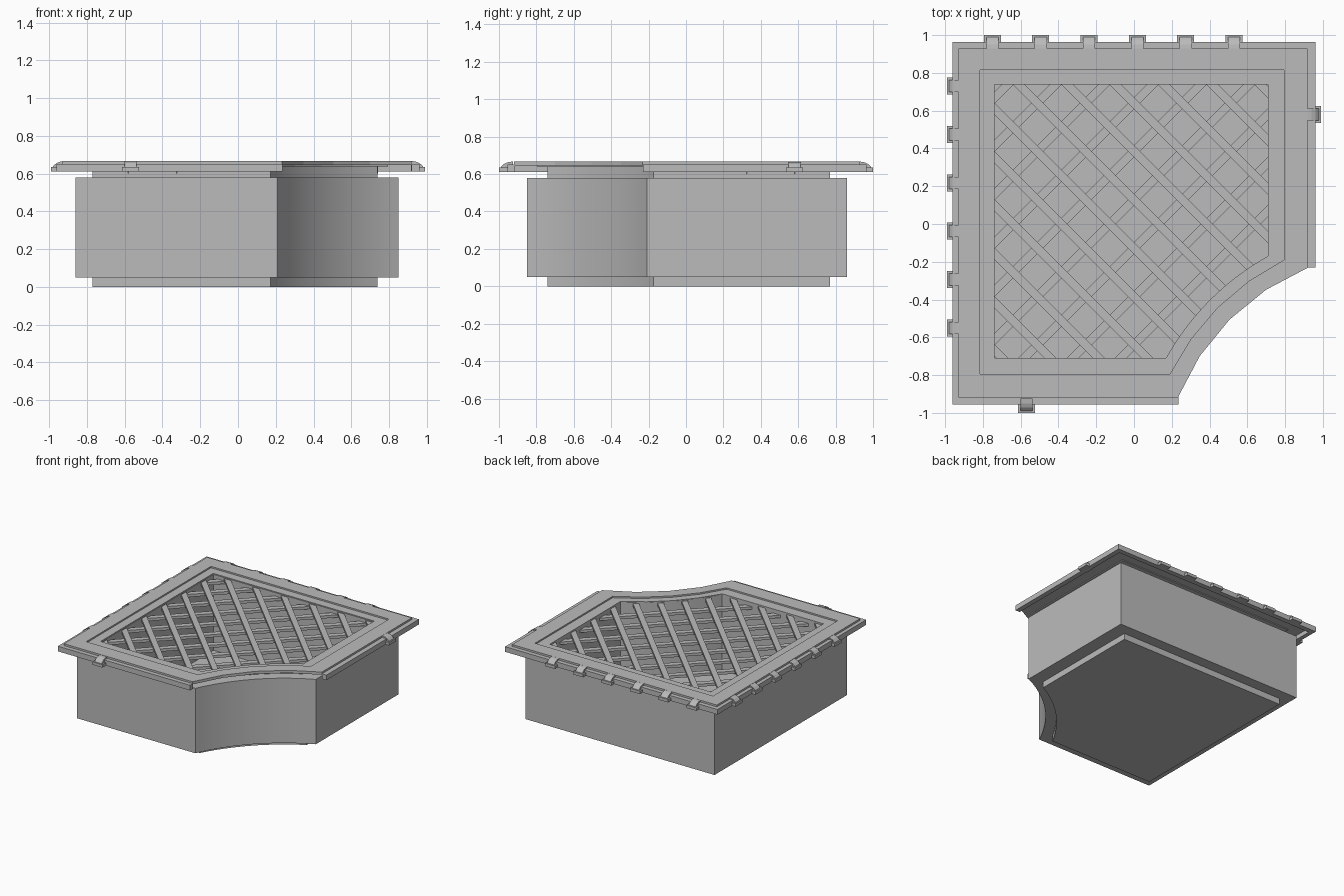
import bpy, bmesh, math
from mathutils import Vector, Matrix

cube = bpy.data.objects.get("Cube")
if cube:
    bpy.data.objects.remove(cube)

grey = bpy.data.materials.new("plain grey")
grey.use_nodes = True
grey.diffuse_color = (0.5, 0.5, 0.5, 1)
grey.node_tree.nodes["Principled BSDF"].inputs["Base Color"].default_value = (0.5, 0.5, 0.5, 1)

ARC_CENTRE = Vector((1.39, -1.39))


def finish(name, bm, smooth=False):
    bmesh.ops.recalc_face_normals(bm, faces=bm.faces)
    mesh = bpy.data.meshes.new(name)
    bm.to_mesh(mesh)
    bm.free()
    mesh.materials.append(grey)
    ob = bpy.data.objects.new(name, mesh)
    bpy.context.collection.objects.link(ob)
    if smooth:
        bpy.ops.object.select_all(action='DESELECT')
        ob.select_set(True)
        bpy.context.view_layer.objects.active = ob
        bpy.ops.object.shade_smooth_by_angle(angle=math.radians(20))
    return ob


def outline(lo, hi, radius, segments):
    """Square plan with a concave arc bitten out of the front left corner."""
    half = ARC_CENTRE.x - hi
    first = math.pi - math.asin(half / radius)
    last = math.pi / 2 + math.asin(half / radius)
    pts = [Vector((hi, lo)), Vector((-lo, lo)), Vector((-lo, -hi))]
    for i in range(segments + 1):
        a = first + (last - first) * i / segments
        pts.append(ARC_CENTRE + radius * Vector((math.cos(a), math.sin(a))))
    return pts


def ring(name, outer, inner, z0, z1, smooth=False):
    """Closed wall or frame between two matching outlines."""
    bm = bmesh.new()
    loops = [[bm.verts.new((p.x, p.y, z)) for p in pts]
             for pts, z in ((outer, z0), (outer, z1), (inner, z1), (inner, z0))]
    n = len(outer)
    for k in range(4):
        a, b = loops[k], loops[(k + 1) % 4]
        for i in range(n):
            j = (i + 1) % n
            bm.faces.new((a[i], a[j], b[j], b[i]))
    return finish(name, bm, smooth)


def extrude(bm, pts, direction):
    face = bm.faces.new([bm.verts.new(p) for p in pts])
    out = bmesh.ops.extrude_face_region(bm, geom=[face])
    verts = [v for v in out["geom"] if isinstance(v, bmesh.types.BMVert)]
    bmesh.ops.translate(bm, verts=verts, vec=direction)


def add_box(bm, low, high):
    low, high = Vector(low), Vector(high)
    size = high - low
    m = Matrix.Translation((low + high) / 2) @ Matrix.Diagonal((*size, 1))
    bmesh.ops.create_cube(bm, size=1, matrix=m)


# Outer housing and the inner liner that hangs below it
liner_outer = outline(0.77, 0.74, 1.38, 16)
liner_inner = outline(0.74, 0.71, 1.397, 16)
ring("housing", outline(0.86, 0.85, 1.298, 16), liner_outer, 0.05, 0.58, True)
ring("liner_wall", liner_outer, liner_inner, 0, 0.65, True)
bm = bmesh.new()
extrude(bm, [(p.x, p.y, 0) for p in liner_inner], (0, 0, 0.03))
finish("liner_floor", bm)

# Top flange and the recessed seat inside it
seat_edge = outline(0.815, 0.795, 1.34, 4)
ring("flange", outline(0.93, 0.92, 1.25, 4), seat_edge, 0.645, 0.667)
ring("seat", seat_edge, outline(0.745, 0.71, 1.397, 4), 0.638, 0.655)

# Lip hanging under the straight edges of the flange
bm = bmesh.new()
add_box(bm, (-0.96, -0.955, 0.61), (-0.925, 0.965, 0.652))
add_box(bm, (-0.925, 0.925, 0.61), (0.96, 0.965, 0.652))
add_box(bm, (0.92, -0.23, 0.61), (0.96, 0.925, 0.652))
add_box(bm, (-0.925, -0.955, 0.61), (0.235, -0.915, 0.652))
finish("flange_lip", bm)

# Two crossed layers of diagonal grate bars, trimmed to the plan
PITCH, WIDTH = 0.256, 0.045
trim = outline(0.755, 0.725, 1.39, 16)


def grate(name, side, z0, z1):
    """Bars run along (1, side); each sits at a constant offset across."""
    along = Vector((1, side)).normalized()
    across = Vector((-side, 1)).normalized()
    bm = bmesh.new()
    for k in range(-7, 8):
        offset = (k + 0.5) * PITCH / math.sqrt(2)
        hits = []
        for p, q in zip(trim, trim[1:] + trim[:1]):
            dp, dq = p.dot(across) - offset, q.dot(across) - offset
            if dp * dq < 0:
                hits.append(p.lerp(q, dp / (dp - dq)).dot(along))
        hits.sort()
        for s, e in zip(hits[::2], hits[1::2]):
            if e - s < 0.04:
                continue
            corners = [along * t + across * (offset + w)
                       for t, w in ((s, -WIDTH / 2), (e, -WIDTH / 2),
                                    (e, WIDTH / 2), (s, WIDTH / 2))]
            extrude(bm, [(c.x, c.y, z0) for c in corners], (0, 0, z1 - z0))
    finish(name, bm)


grate("lower_grate_bars", 1, 0.6, 0.622)
grate("upper_grate_bars", -1, 0.62, 0.642)

# Curved clips hooked over the flange edges
hook = [(0.915, 0.61), (0.915, 0.667), (0.94, 0.664), (0.962, 0.655),
        (0.978, 0.64), (0.985, 0.62), (0.985, 0.61)]


def clips(name, angle, positions, reach):
    bm = bmesh.new()
    for pos in positions:
        extrude(bm, [(d + reach, pos - 0.032, z) for d, z in hook], (0, 0.064, 0))
        add_box(bm, (0.93, pos - 0.045, 0.61), (0.99 + reach, pos + 0.045, 0.634))
    bmesh.ops.rotate(bm, verts=bm.verts, cent=(0, 0, 0),
                     matrix=Matrix.Rotation(math.radians(angle), 3, 'Z'))
    finish(name, bm)


row = [-0.55 + PITCH * i for i in range(6)]
clips("right_clips", 180, [-p for p in row], 0)
clips("back_clips", 90, [0.2 - PITCH * i + 0.55 for i in range(6)], 0.01)
clips("left_clip", 0, [0.58], 0)
clips("front_clip", -90, [-0.57], 0.01)
